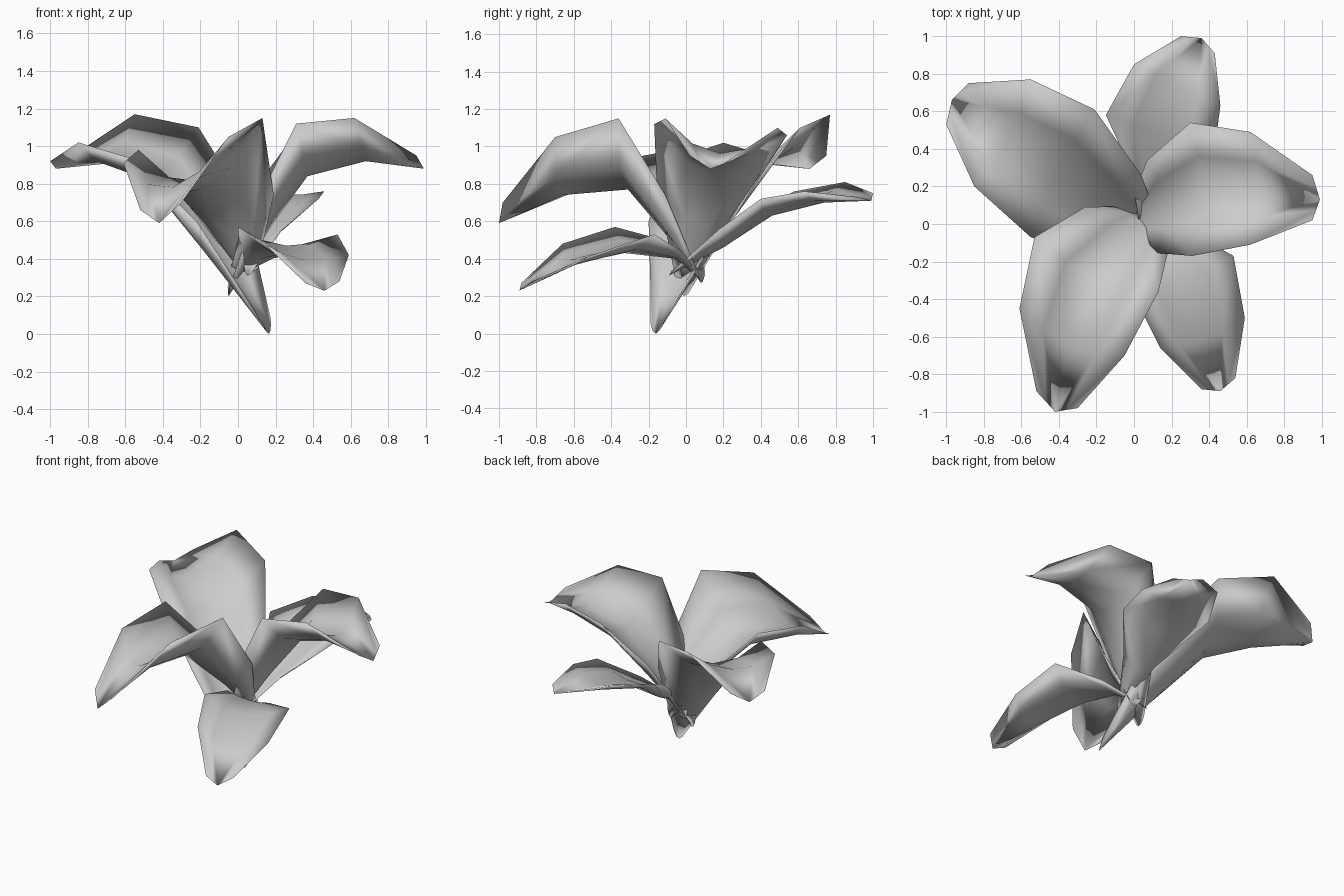
import bpy
from mathutils import Vector

COLS = 4       # strips across each petal
THICK = 0.045  # thickness along the keel, fading to nothing at the rim


def petal(name, base, left, keel, right):
    """Cupped thin shell: each station is a parabola through left edge, keel and right edge."""
    base = Vector(base)
    rows = [tuple(Vector(p) for p in r) for r in zip(left, keel, right)]
    l, m, r = rows[0]
    # narrow claw between the pointed base and the throat
    c = base.lerp(m, 0.45)
    rows.insert(0, (c + (l - m) * 0.5, c, c + (r - m) * 0.5))
    c = base.lerp(m, 0.06)
    rows.insert(0, (c + (l - m) * 0.17, base, c + (r - m) * 0.17))
    last, n = len(rows) - 1, COLS + 1
    under, upper = [], []
    for i, (l, m, r) in enumerate(rows):
        lift = ((l + r) / 2 - m).normalized() * THICK
        for j in range(n):
            t = 2 * j / COLS - 1
            curve = abs(t) if i == last else t * t  # the tip is cut straight
            p = m + (r - l) * (t / 2) + ((l + r) / 2 - m) * curve
            rim = i in (0, last) or abs(t) == 1
            under.append(p)
            upper.append(p if rim else p + lift * (1 - t * t))
    # weld the two skins along the rim, with matching diagonals on both
    k = len(under)
    up = [i if (upper[i] - under[i]).length < 1e-6 else i + k for i in range(k)]
    faces = []
    for i in range(last):
        for j in range(COLS):
            a, b = i * n + j, (i + 1) * n + j
            if (j < COLS / 2) == (i < last / 2):
                tris = [(a, a + 1, b), (a + 1, b + 1, b)]
            else:
                tris = [(a, a + 1, b + 1), (a, b + 1, b)]
            for t in tris:
                top = tuple(up[v] for v in t)
                faces.append(top)
                if top != t:
                    faces.append(t[::-1])
    used = sorted({v for f in faces for v in f})
    index = {v: i for i, v in enumerate(used)}
    pts = under + upper
    me = bpy.data.meshes.new(name)
    me.from_pydata([pts[v] for v in used], [], [[index[v] for v in f] for f in faces])
    me.shade_smooth()
    ob = bpy.data.objects.new(name, me)
    bpy.context.collection.objects.link(ob)
    return ob


# stations: throat, shoulder, widest bend, tip
petal("back_left_petal", (0.165, -0.16, 0.0),
      [(-0.22, -0.20, 0.60), (-0.55, -0.07, 0.93), (-0.85, 0.20, 1.02), (-1.0, 0.53, 0.92)],
      [(-0.13, 0.06, 0.41), (-0.42, 0.28, 0.82), (-0.67, 0.42, 0.91), (-0.97, 0.66, 0.88)],
      [(0.04, 0.26, 0.70), (-0.21, 0.61, 1.10), (-0.55, 0.77, 1.17), (-0.88, 0.75, 0.95)])

petal("right_petal", (-0.05, -0.01, 0.20),
      [(0.07, 0.34, 0.75), (0.30, 0.54, 1.06), (0.62, 0.49, 1.10), (0.95, 0.26, 0.93)],
      [(0.18, 0.12, 0.58), (0.37, 0.18, 0.84), (0.68, 0.18, 0.92), (0.99, 0.13, 0.88)],
      [(0.13, -0.155, 0.76), (0.31, -0.17, 1.12), (0.62, -0.11, 1.15), (0.95, 0.02, 0.95)])

petal("front_left_petal", (0.07, 0.08, 0.27),
      [(-0.26, 0.09, 0.68), (-0.53, -0.07, 0.98), (-0.61, -0.45, 0.91), (-0.52, -0.89, 0.66)],
      [(-0.03, -0.10, 0.52), (-0.20, -0.31, 0.77), (-0.35, -0.66, 0.74), (-0.42, -1.0, 0.59)],
      [(0.19, -0.11, 0.74), (0.13, -0.36, 1.15), (-0.05, -0.70, 1.05), (-0.30, -0.98, 0.70)])

petal("front_right_petal", (-0.04, 0.08, 0.29),
      [(0.0, -0.12, 0.50), (0.0, -0.38, 0.57), (0.14, -0.66, 0.48), (0.36, -0.88, 0.27)],
      [(0.12, -0.06, 0.40), (0.25, -0.33, 0.43), (0.35, -0.65, 0.36), (0.46, -0.89, 0.23)],
      [(0.26, -0.02, 0.44), (0.53, -0.17, 0.53), (0.59, -0.50, 0.42), (0.54, -0.82, 0.28)])

petal("back_petal", (0.05, -0.09, 0.31),
      [(-0.02, 0.30, 0.62), (-0.15, 0.58, 0.76), (0.0, 0.85, 0.81), (0.25, 1.0, 0.75)],
      [(0.08, 0.20, 0.46), (0.14, 0.46, 0.63), (0.22, 0.74, 0.70), (0.36, 0.99, 0.71)],
      [(0.24, 0.18, 0.56), (0.43, 0.40, 0.72), (0.46, 0.63, 0.76), (0.43, 0.91, 0.73)])
